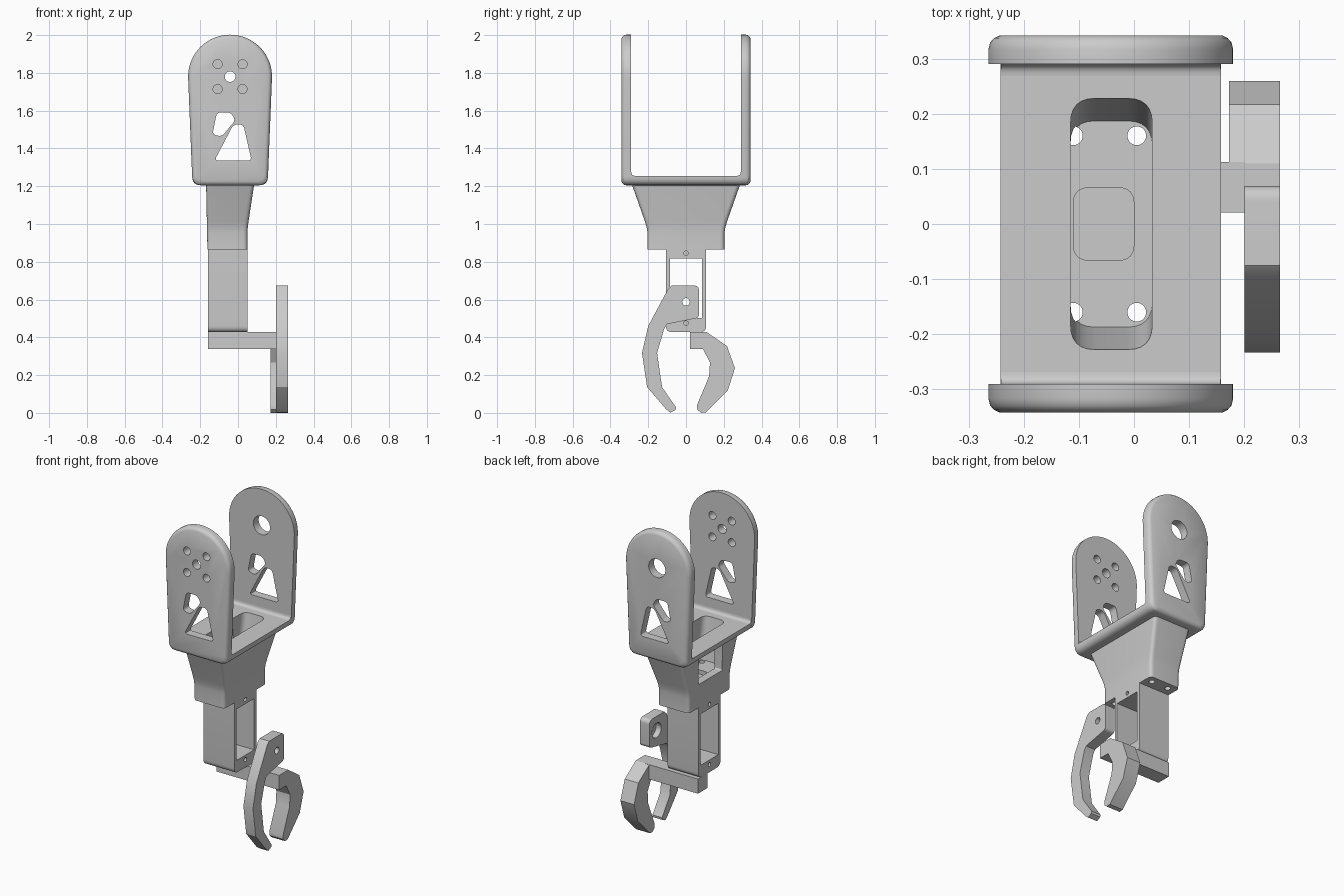
import bpy, bmesh, math
from mathutils import Vector

if "Cube" in bpy.data.objects:
    bpy.data.objects.remove(bpy.data.objects["Cube"], do_unlink=True)

SHADE = (0.6, 0.6, 0.6, 1)
grey = bpy.data.materials.new("plain_grey")
grey.use_nodes = True
grey.diffuse_color = SHADE
grey.node_tree.nodes["Principled BSDF"].inputs["Base Color"].default_value = SHADE

MID = -0.042  # centre line of the bracket in x


def corner(p, a, b, d, n=6):
    """Round the corner p between neighbours a and b with setback d."""
    p, a, b = Vector(p), Vector(a), Vector(b)
    s, e = p + (a - p).normalized() * d, p + (b - p).normalized() * d
    return [s * (1 - t) ** 2 + p * 2 * t * (1 - t) + e * t * t
            for t in (i / n for i in range(n + 1))]


def rounded(pts, d):
    out = []
    for i, p in enumerate(pts):
        out += corner(p, pts[i - 1], pts[(i + 1) % len(pts)], d)
    return out


def rect(u0, u1, v0, v1):
    return [(u0, v0), (u1, v0), (u1, v1), (u0, v1)]


def circle(u, v, r, n=28):
    return [(u + r * math.cos(math.tau * i / n), v + r * math.sin(math.tau * i / n))
            for i in range(n)]


def loft(name, axis, sections):
    """Solid through a list of (height, outline) along an axis."""
    place = {"x": lambda h, p: (h, p[0], p[1]),
             "y": lambda h, p: (p[0], h, p[1]),
             "z": lambda h, p: (p[0], p[1], h)}[axis]
    bm = bmesh.new()
    rings = [[bm.verts.new(place(h, p)) for p in o] for h, o in sections]
    for r, s in zip(rings, rings[1:]):
        for i in range(len(r)):
            j = (i + 1) % len(r)
            bm.faces.new((r[i], r[j], s[j], s[i]))
    bm.faces.new(rings[0])
    bm.faces.new(rings[-1])
    bmesh.ops.recalc_face_normals(bm, faces=bm.faces)
    me = bpy.data.meshes.new(name)
    bm.to_mesh(me)
    bm.free()
    ob = bpy.data.objects.new(name, me)
    bpy.context.collection.objects.link(ob)
    return ob


def prism(name, axis, outline, h0, h1):
    return loft(name, axis, [(h0, outline), (h1, outline)])


def cut(ob, cutter, keep=False):
    mod = ob.modifiers.new("cut", "BOOLEAN")
    mod.operation, mod.solver, mod.object = "DIFFERENCE", "EXACT", cutter
    bpy.context.view_layer.objects.active = ob
    bpy.ops.object.modifier_apply(modifier=mod.name)
    if not keep:
        bpy.data.objects.remove(cutter, do_unlink=True)


def drill(ob, axis, outline, h0, h1):
    cut(ob, prism("cutter", axis, outline, h0, h1))


parts = []


# Side plates with rounded outer rims
def plate_outline(i):
    lean, r = 0.04, 0.222 - i
    arc = [(MID + r * math.cos(a), 1.78 + r * math.sin(a))
           for a in (-lean + (math.pi + 2 * lean) * k / 40 for k in range(41))]
    bl, br = (MID - 0.199 + i, 1.205 + i), (MID + 0.199 - i, 1.205 + i)
    return arc + corner(bl, arc[-1], br, 0.045) + corner(br, bl, arc[0], 0.045)


window = rounded([(-0.125, 1.335), (0.072, 1.335), (0.028, 1.527), (-0.024, 1.527)], 0.022)
slot = rounded([(-0.112, 1.59), (-0.038, 1.59), (-0.014, 1.55), (-0.086, 1.463),
                (-0.135, 1.475)], 0.02)
rim = [(0.342, 0.02), (0.337, 0.01), (0.329, 0.003), (0.317, 0), (0.29, 0)]
for side, name in ((-1, "front_plate"), (1, "back_plate")):
    plate = loft(name, "y", [(side * y, plate_outline(i)) for y, i in rim])
    holes = [window, slot]
    if side < 0:
        holes.append(circle(MID, 1.78, 0.028))
        holes += [circle(MID + dx, 1.78 + dz, 0.024)
                  for dx in (-0.066, 0.066) for dz in (-0.066, 0.066)]
    else:
        holes.append(circle(MID, 1.78, 0.057))
    for h in holes:
        drill(plate, "y", h, side * 0.25, side * 0.4)
    parts.append(plate)
    # Fillet between plate and floor
    p = (side * 0.29, 1.255)
    arc = corner(p, (0, 1.255), (side * 0.29, 2), 0.022)
    parts.append(prism(name + "_fillet", "x", arc + [Vector(p)], MID - 0.199, MID + 0.199))

# Bracket floor
tl, tr = (MID - 0.2, 1.255), (MID + 0.2, 1.255)
bl, br = (MID - 0.199, 1.205), (MID + 0.199, 1.205)
floor = prism("bracket_floor", "y",
              [tr, tl] + corner(bl, tl, br, 0.045) + corner(br, bl, tr, 0.045), -0.29, 0.29)
parts.append(floor)

# Flared neck below the floor
flare = [(0.864, 0.05, 0.204), (0.955, 0.05, 0.204), (0.985, 0.052, 0.209),
         (1.015, 0.056, 0.218), (1.205, 0.085, 0.285)]
neck = loft("neck", "z", [(z, rounded(rect(-0.162 - (z - 0.864) * 0.02, x, -y, y), 0.025))
                          for z, x, y in flare])
parts.append(neck)
pocket = loft("cutter", "z", [(z, rounded(rect(-0.115, 0.033, -y, y), 0.045))
                              for z, y in ((1.0, 0.187), (1.3, 0.235))])
cut(floor, pocket, keep=True)
cut(neck, pocket)
drill(neck, "z", rounded(rect(-0.11, 0, -0.066, 0.066), 0.03), 0.975, 1.05)
for x in (-0.11, 0.005):
    for y in (-0.16, 0.16):
        drill(neck, "z", circle(x, y, 0.017), 0.8, 1.03)
drill(neck, "x", rounded(rect(-0.115, 0.115, 1.01, 1.19), 0.01), -0.25, -0.08)

# Open box that holds the motor
low_l, low_r, top_r, top_l = rect(-0.107, 0.107, 0.427, 0.864)
box = prism("motor_box", "x", corner(low_l, top_l, low_r, 0.035)
            + corner(low_r, low_l, top_r, 0.035) + [top_r, top_l], -0.16, 0.05)
drill(box, "x", rect(-0.086, 0.086, 0.502, 0.817), -0.3, 0.3)
for z in (0.475, 0.845):
    drill(box, "x", circle(0, z, 0.012), 0.0, 0.1)
    drill(box, "x", circle(0, z, 0.012), -0.2, -0.11)
parts.append(box)

# Arm carrying the fixed finger
parts.append(prism("finger_arm", "x", rect(0.021, 0.112, 0.337, 0.427), -0.16, 0.2))
fixed = [(0.021, 0.427), (0.021, 0.337), (0.09, 0.337), (0.127, 0.268), (0.122, 0.193),
         (0.058, 0.041), (0.06, 0.018), (0.08, 0), (0.106, 0.003), (0.222, 0.12),
         (0.259, 0.237), (0.217, 0.354), (0.11, 0.427)]
parts.append(prism("fixed_finger", "x", fixed, 0.172, 0.265))

# Pivoting finger with a recessed pivot hole
head = corner((0.069, 0.674), (-0.075, 0.674), (0.069, 0.5), 0.028)
heel = corner((0.069, 0.504), (0.069, 0.674), (-0.1, 0.47), 0.02)
jaw = [(-0.1, 0.47), (-0.116, 0.444), (-0.153, 0.317), (-0.127, 0.137), (-0.053, 0.03),
       (-0.055, 0.016), (-0.083, 0.002), (-0.106, 0.02), (-0.206, 0.137), (-0.233, 0.317),
       (-0.2, 0.46), (-0.095, 0.656), (-0.075, 0.674)]
finger = prism("pivot_finger", "x", head + heel + jaw, 0.2, 0.265)
drill(finger, "x", circle(0, 0.588, 0.02), 0.1, 0.3)
drill(finger, "x", circle(0, 0.588, 0.045), 0.15, 0.235)
parts.append(finger)

# Shared colour and shading
for ob in parts:
    ob.data.materials.clear()
    ob.data.materials.append(grey)
    bpy.ops.object.select_all(action="DESELECT")
    ob.select_set(True)
    bpy.context.view_layer.objects.active = ob
    bpy.ops.object.shade_smooth_by_angle(angle=math.radians(28))
